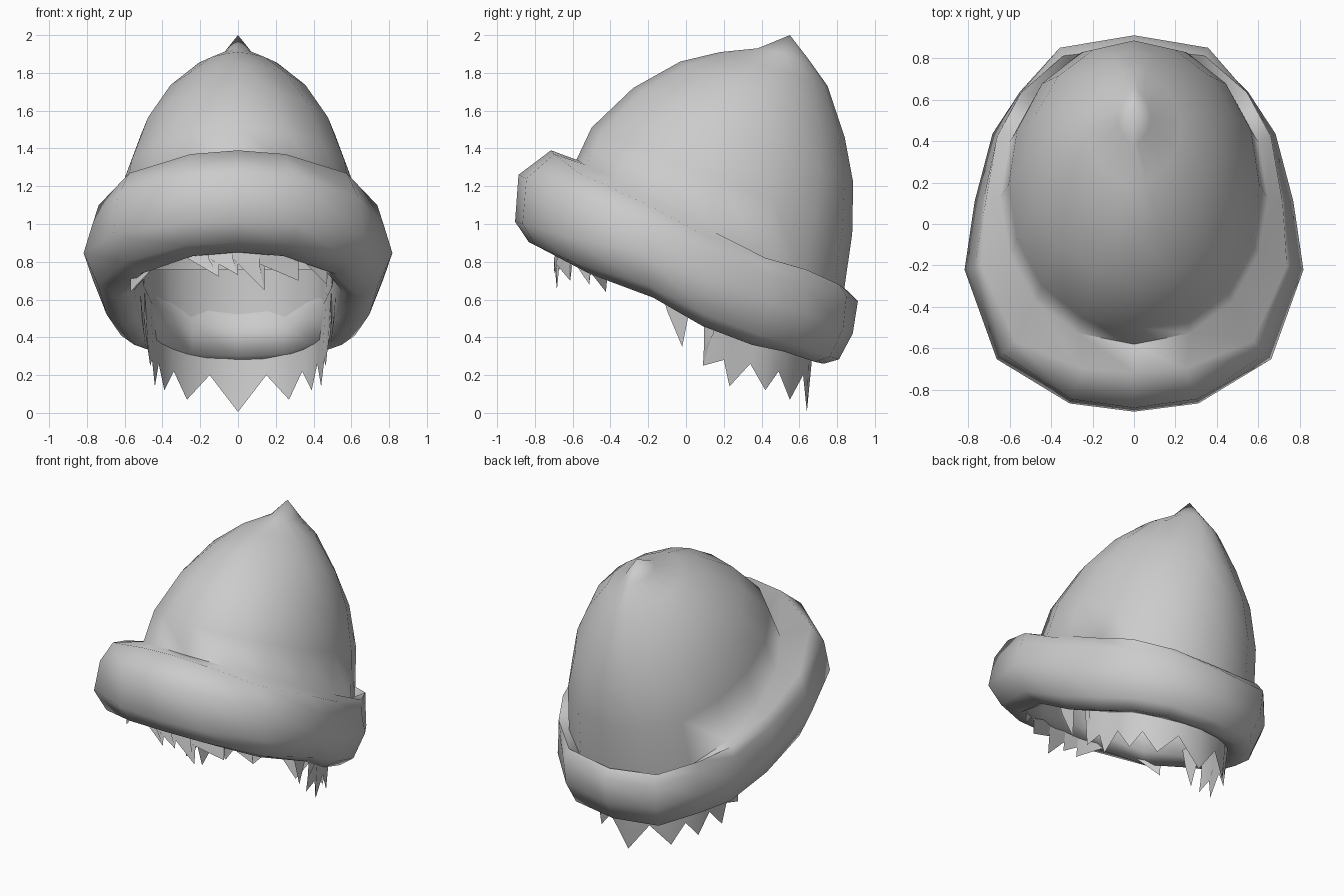
import bpy, bmesh, math

if "Cube" in bpy.data.objects:
    bpy.data.objects.remove(bpy.data.objects["Cube"])

grey = bpy.data.materials.new("soft grey")
grey.diffuse_color = (0.6, 0.6, 0.6, 1)
grey.use_nodes = True
grey.node_tree.nodes["Principled BSDF"].inputs["Base Color"].default_value = grey.diffuse_color


def make(name, bm, smooth_angle=None):
    bmesh.ops.remove_doubles(bm, verts=bm.verts, dist=0.0005)
    bmesh.ops.recalc_face_normals(bm, faces=bm.faces)
    mesh = bpy.data.meshes.new(name)
    bm.to_mesh(mesh)
    bm.free()
    mesh.materials.append(grey)
    ob = bpy.data.objects.new(name, mesh)
    bpy.context.collection.objects.link(ob)
    if smooth_angle:
        bpy.ops.object.select_all(action='DESELECT')
        ob.select_set(True)
        bpy.context.view_layer.objects.active = ob
        bpy.ops.object.shade_smooth_by_angle(angle=math.radians(smooth_angle))
    return ob


def loft(bm, rings, closed=True):
    """Bridge equal-length rows of points with quads."""
    vs = [[bm.verts.new(p) for p in r] for r in rings]
    n = len(vs[0])
    for a, b in zip(vs, vs[1:]):
        for j in range(n if closed else n - 1):
            k = (j + 1) % n
            bm.faces.new((a[j], a[k], b[k], b[j]))
    return vs


# Crown: tilted oval rings (front y, front z, back y, back z, half width, pointedness)
CROWN = [(0.38, 1.93, 0.65, 1.87, 0.08, 1.4), (0.18, 1.91, 0.75, 1.73, 0.23, 1.4),
         (-0.03, 1.86, 0.84, 1.46, 0.395, 1.3), (-0.28, 1.72, 0.885, 1.22, 0.515, 1.0),
         (-0.50, 1.51, 0.88, 0.95, 0.605, 0.9), (-0.58, 1.34, 0.83, 0.60, 0.645, 0.9)]
rings = []
for yf, zf, yb, zb, w, power in CROWN:
    ring = []
    for i in range(16):
        a = i * math.tau / 16
        s, t = math.sin(a), (1 - math.cos(a)) / 2
        x = math.copysign(abs(s) ** power, s) * w if abs(s) > 1e-6 else 0
        ring.append((x, yf + (yb - yf) * t, zf + (zb - zf) * t))
    rings.append(ring)

# Brim: rolled cuff; stations are (x, y, bottom z, top z) along one half
BRIM = [(0, -0.905, 0.85, 1.39), (0.31, -0.865, 0.83, 1.37), (0.66, -0.65, 0.735, 1.27),
        (0.815, -0.22, 0.61, 1.10), (0.77, 0.11, 0.46, 0.94), (0.69, 0.44, 0.36, 0.82),
        (0.56, 0.65, 0.325, 0.76), (0.36, 0.855, 0.27, 0.68), (0, 0.91, 0.26, 0.65)]


def brim_section(x, y, z0, z1):
    f = (y + 0.905) / 1.815
    q = f * (1 - f)
    mix = lambda a, b: a + (b - a) * f
    profile = [(mix(0.79, 0.935) + min(0.06, 0.6 * q), 1.0),
               (mix(0.98, 1.0) - 0.18 * q, mix(0.76, 0.85)),
               (mix(1.0, 0.97) + 0.06 * q, mix(0.30, 0.41) + 0.6 * q),
               (mix(0.92, 0.89), mix(0.10, 0.06) + 0.2 * q),
               (mix(0.78, 0.80), 0.0), (mix(0.67, 0.68), mix(0.07, 0.1)),
               (mix(0.62, 0.665), mix(0.35, 0.5)), (mix(0.63, 0.80), 0.8)]
    return [(x * s, y * s, z0 + (z1 - z0) * t) for s, t in profile]


# Hat: crown flowing into the cuff as one skin
stations = BRIM + [(-x, y, a, b) for x, y, a, b in BRIM[-2:0:-1]]
rings += [list(row) for row in zip(*[brim_section(*st) for st in stations])]
bm = bmesh.new()
top_row = loft(bm, rings)[0]
tip = bm.verts.new((0, 0.55, 2.0))
for i in range(16):
    bm.faces.new((top_row[(i + 1) % 16], top_row[i], tip))
make("hat_crown_and_brim", bm, 80)

# Back hair: upright band ending in spikes (tips and valleys of one half)
HALF = [(0, 0.64, 0.005), (0.15, 0.62, 0.20), (0.27, 0.55, 0.07), (0.34, 0.49, 0.22),
        (0.39, 0.42, 0.12), (0.42, 0.34, 0.26), (0.44, 0.23, 0.14), (0.455, 0.20, 0.28),
        (0.465, 0.09, 0.25), (0.48, 0.14, 0.42)]
edge = [(-x, y, z) for x, y, z in HALF[:0:-1]] + HALF
bm = bmesh.new()
loft(bm, [edge,
          [(x * 1.02, y * 1.05, max(0.34, z)) for x, y, z in edge],
          [(x * 1.08, y * 1.06, 0.76) for x, y, z in edge]], closed=False)
make("back_hair", bm, 40)

# Front fringe: band behind the brim with slanted spikes (x, z)
FRINGE = [(-0.50, 0.80), (-0.57, 0.64), (-0.42, 0.80), (-0.27, 0.82),
          (-0.10, 0.72), (-0.16, 0.82), (0.0, 0.73), (-0.03, 0.82), (0.14, 0.65),
          (0.11, 0.79), (0.32, 0.70), (0.32, 0.83), (0.47, 0.68), (0.48, 0.80)]
arc = lambda x: -0.70 + 0.85 * x * x
bm = bmesh.new()
loft(bm, [[(x, arc(x), z) for x, z in FRINGE],
          [(x, arc(x) + 0.02, 0.86) for x, z in FRINGE],
          [(x * 0.97, arc(x) + 0.06, 1.0) for x, z in FRINGE]], closed=False)
make("front_fringe", bm, 40)

# Side locks: one pointed lock in front of each ear
for side, label in ((1, "right"), (-1, "left")):
    bm = bmesh.new()
    pts = [(0.52, -0.14, 0.68), (0.52, 0.04, 0.68), (0.51, 0.01, 0.50),
           (0.49, -0.02, 0.35), (0.51, -0.10, 0.54)]
    bm.faces.new([bm.verts.new((side * x, y, z)) for x, y, z in pts])
    make(label + "_side_lock", bm)
